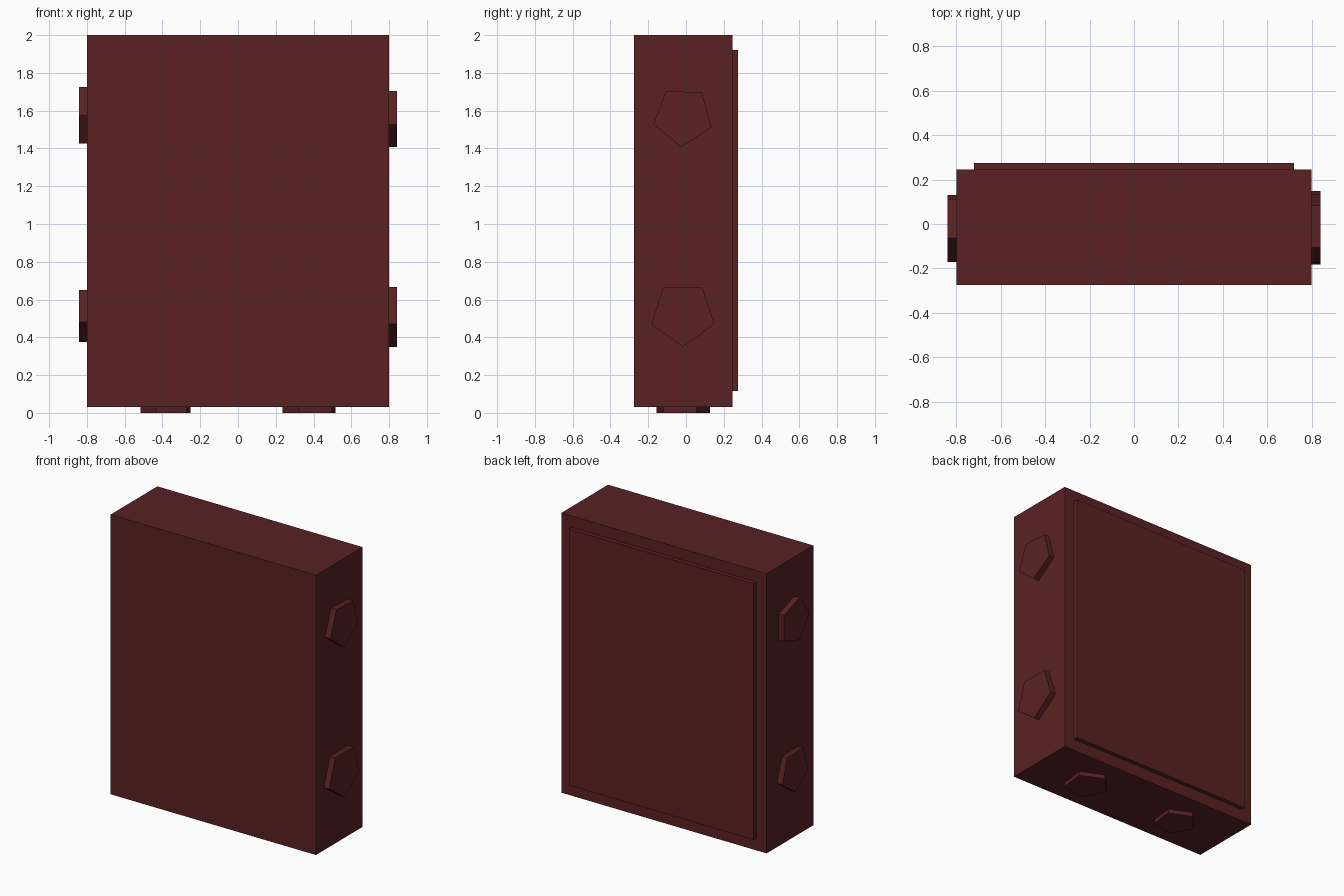
import bpy
import math
from mathutils import Matrix, Vector

cube = bpy.data.objects.get("Cube")
if cube:
    bpy.data.objects.remove(cube, do_unlink=True)

# Single dark red material
maroon = bpy.data.materials.new("dark_maroon")
maroon.use_nodes = True
colour = (0.1, 0.0155, 0.0168, 1)
maroon.diffuse_color = colour
maroon.node_tree.nodes["Principled BSDF"].inputs["Base Color"].default_value = colour


def finish(name):
    obj = bpy.context.object
    obj.name = name
    obj.data.materials.append(maroon)
    return obj


def box(name, low, high):
    low, high = Vector(low), Vector(high)
    bpy.ops.mesh.primitive_cube_add(size=1)
    obj = finish(name)
    obj.data.transform(Matrix.Translation((low + high) / 2) @ Matrix.Diagonal((high - low).to_4d()))


def peg(name, centre, u, v, radius, angle, height):
    """Five-sided peg: u and v span its face, its first corner lies at angle from u."""
    u, v = Vector(u), Vector(v)
    bpy.ops.mesh.primitive_cylinder_add(vertices=5, radius=radius, depth=height)
    obj = finish(name)
    # The primitive's first corner lies on +y
    spin = Matrix.Rotation(math.radians(angle - 90), 4, 'Z')
    frame = Matrix((u, v, u.cross(v))).transposed().to_4x4()
    obj.data.transform(Matrix.Translation(centre) @ frame @ spin)


# Main slab and raised back panel
box("body", (-0.8, -0.275, 0.03), (0.8, 0.245, 2))
box("back_panel", (-0.72, 0.235, 0.115), (0.72, 0.275, 1.92))

X, Y, Z = (1, 0, 0), (0, 1, 0), (0, 0, 1)

# Side pegs: name, side, y, z, radius, corner angle
for name, side, y, z, radius, angle in (
        ("upper_left_peg", 1, -0.017, 1.569, 0.162, -92.5),
        ("lower_left_peg", 1, -0.017, 0.524, 0.175, -90),
        ("upper_right_peg", -1, -0.015, 1.575, 0.157, 180),
        ("lower_right_peg", -1, -0.015, 0.527, 0.152, -90)):
    peg(name, (side * 0.816, y, z), Y, Z, radius, angle, 0.05)

# Bottom pegs
peg("left_foot", (0.385, -0.019, 0.02), X, Y, 0.15, 29.6, 0.04)
peg("right_foot", (-0.375, -0.019, 0.02), X, Y, 0.142, 29.6, 0.04)
